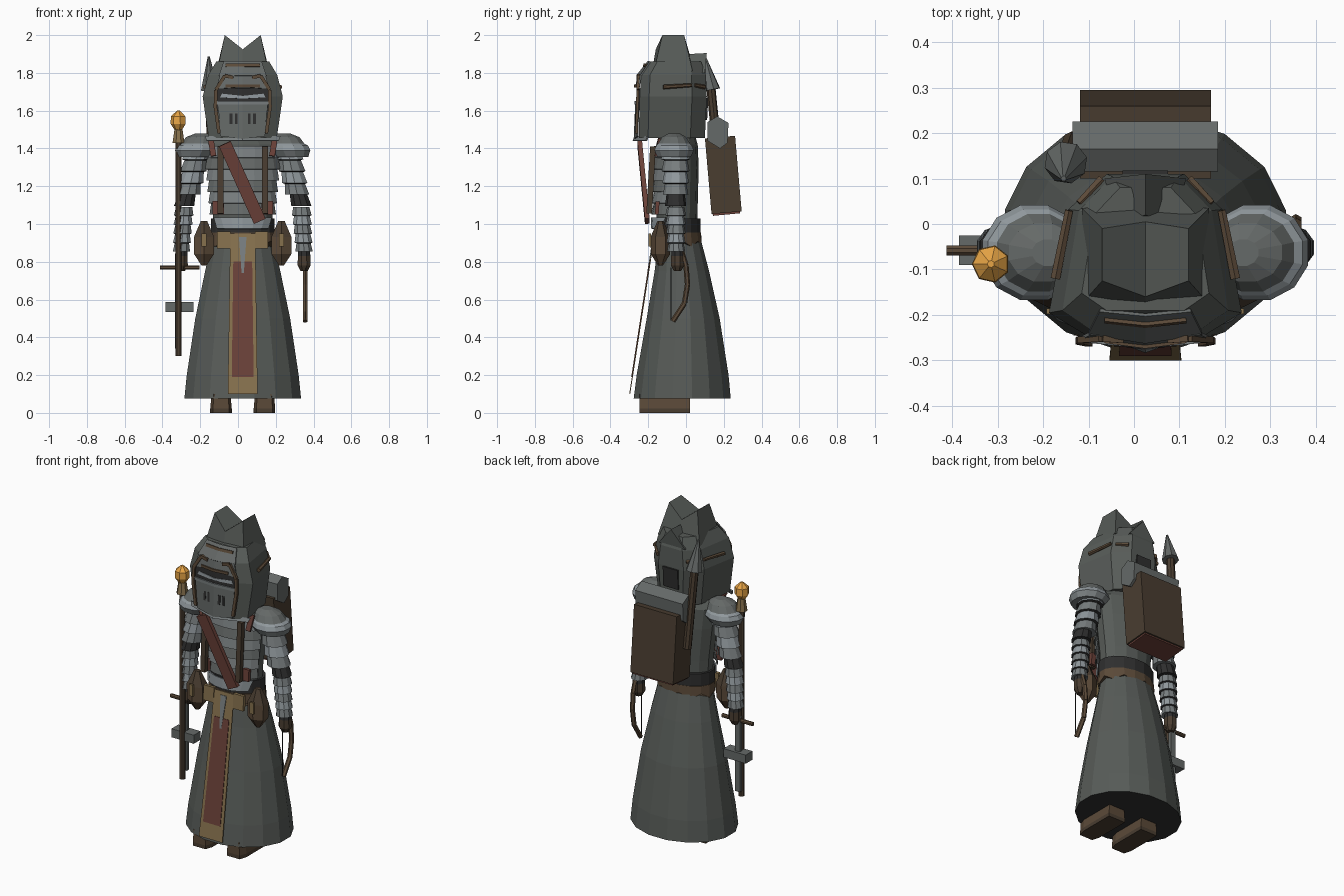
import bpy, bmesh, math
from mathutils import Vector

if "Cube" in bpy.data.objects:
    bpy.data.objects.remove(bpy.data.objects["Cube"], do_unlink=True)

COLOURS = {
    "cloth_grey": (0.095, 0.105, 0.097), "steel_dark": (0.13, 0.142, 0.138),
    "steel_mid": (0.19, 0.21, 0.215), "steel_light": (0.28, 0.315, 0.335),
    "wood_dark": (0.068, 0.047, 0.03), "leather": (0.105, 0.068, 0.04),
    "tan": (0.24, 0.165, 0.075), "red": (0.145, 0.052, 0.04),
    "amber": (0.86, 0.4, 0.065), "black": (0.028, 0.028, 0.028),
}
MATS = {}
for key, rgb in COLOURS.items():
    m = bpy.data.materials.new(key)
    m.use_nodes = True
    m.diffuse_color = (*rgb, 1)
    bsdf = m.node_tree.nodes["Principled BSDF"]
    bsdf.inputs["Base Color"].default_value = (*rgb, 1)
    bsdf.inputs["Roughness"].default_value = 0.8
    MATS[key] = m

CX = 0.025          # body centre line
SIDES = ((1, "left"), (-1, "right"))


def build(name, verts, faces, mats):
    """Mesh from points and faces; mats is one colour or one per face."""
    mats = [mats] * len(faces) if isinstance(mats, str) else mats
    used = list(dict.fromkeys(mats))
    bm = bmesh.new()
    vs = [bm.verts.new(v) for v in verts]
    for f, key in zip(faces, mats):
        bm.faces.new([vs[i] for i in f]).material_index = used.index(key)
    bmesh.ops.recalc_face_normals(bm, faces=bm.faces)
    me = bpy.data.meshes.new(name)
    bm.to_mesh(me)
    bm.free()
    for key in used:
        me.materials.append(MATS[key])
    ob = bpy.data.objects.new(name, me)
    bpy.context.collection.objects.link(ob)
    return ob


def loft(name, rings, mats, caps=None):
    """Closed skin over rings; mats is one colour or one per segment."""
    n, k = len(rings[0]), len(rings) - 1
    seg = [mats] * k if isinstance(mats, str) else mats
    faces, cols = [], []
    for i in range(k):
        for j in range(n):
            a, b = i * n + j, i * n + (j + 1) % n
            faces.append((a, b, b + n, a + n))
            cols.append(seg[i])
    faces += [tuple(range(n)), tuple(range(k * n, k * n + n))]
    cols += caps or [seg[0], seg[-1]]
    return build(name, [p for r in rings for p in r], faces, cols)


def ring(x, y, z, rx, ry, n=12):
    return [(x + rx * math.cos(t), y + ry * math.sin(t), z)
            for t in (math.tau * (i + 0.5) / n for i in range(n))]


def sheet(name, upper, lower, mat, thick=0.008):
    """Thin plate between two polylines."""
    n = len(upper)
    ob = build(name, upper + lower, [(i, i + 1, i + 1 + n, i + n) for i in range(n - 1)], mat)
    mod = ob.modifiers.new("thickness", "SOLIDIFY")
    mod.thickness, mod.offset = thick, 0
    return ob


def arc(y, z, rx, ry, half, n=8):
    """Front-facing arc."""
    return [(CX + rx * math.sin(t), y - ry * math.cos(t), z)
            for t in (half * (2 * i / n - 1) for i in range(n + 1))]


def beam(name, p, q, w, d, mat):
    """Square bar from p to q."""
    p, q = Vector(p), Vector(q)
    u = (q - p).cross(Vector((0, 1, 0))).normalized()
    v = (q - p).cross(u).normalized()
    corners = [u * a * w / 2 + v * b * d / 2 for a, b in ((1, 1), (1, -1), (-1, -1), (-1, 1))]
    return loft(name, [[e + c for c in corners] for e in (p, q)], mat)


def rod(name, p, q, r0, r1, mat, n=8):
    """Round bar or cone from p to q."""
    p, q = Vector(p), Vector(q)
    turn = (q - p).to_track_quat("Z", "Y")
    return loft(name, [[e + turn @ Vector(c) for c in ring(0, 0, 0, r, r, n)]
                       for e, r in ((p, r0), (q, r1))], mat)


# Robe, torso and belt
loft("robe_skirt", [ring(CX, y, z, rx, ry, 16) for z, y, rx, ry in (
    (0.075, -0.02, 0.315, 0.262), (0.2, -0.018, 0.302, 0.248), (0.5, -0.015, 0.256, 0.197),
    (0.75, -0.022, 0.203, 0.147), (0.94, -0.035, 0.16, 0.11))], "cloth_grey", ["black", "cloth_grey"])
loft("torso", [ring(CX, -0.048, z, rx, ry, 14) for z, rx, ry in (
    (0.92, 0.155, 0.105), (1.1, 0.165, 0.11), (1.3, 0.19, 0.115),
    (1.42, 0.205, 0.11), (1.49, 0.13, 0.09))], "cloth_grey")
loft("belt", [ring(CX, -0.042, z, 0.172, 0.122, 16) for z in (0.945, 1.03)], "black")
hem = [(x, y, z - 0.03 * (i % 2)) for i, (x, y, z) in enumerate(ring(CX, -0.04, 0.91, 0.178, 0.125, 16))]
loft("belt_hem", [hem, ring(CX, -0.042, 0.955, 0.174, 0.124, 16)], "leather")
sheet("waist_plate", arc(-0.045, 1.035, 0.17, 0.135, 1.1, 6), arc(-0.045, 0.975, 0.172, 0.137, 0.9, 6), "steel_light")

# Chest plates
for i in range(6):
    z = 1.05 + i * 0.06
    sheet(f"chest_plate_{i + 1}", arc(-0.048, z + 0.062, 0.172 + i * 0.006, 0.118, 1.25),
          arc(-0.048, z, 0.182 + i * 0.006, 0.132, 1.25), "steel_mid" if i % 2 else "steel_dark")

# Sash and braces
beam("sash", (-0.07, -0.245, 1.425), (0.115, -0.205, 1.015), 0.068, 0.025, "red")
for s, side in SIDES:
    beam(f"{side}_brace", (CX + s * 0.118, -0.175, 1.41), (CX + s * 0.118, -0.195, 1.055), 0.03, 0.03, "wood_dark")
    beam(f"{side}_collar_tab", (CX + s * 0.17, -0.14, 1.455), (CX + s * 0.155, -0.16, 1.36), 0.03, 0.012, "red")
    beam(f"{side}_red_lining", (CX + s * 0.13, -0.15, 1.12), (CX + s * 0.13, -0.155, 1.05), 0.06, 0.02, "red")


# Tabard hanging from the belt
def tab(z, half, out=0.0):
    y = -0.298 + (z - 0.1) * 0.155 - out
    return [(CX - half, y, z), (CX + half, y, z)]


sheet("tabard_border", tab(0.95, 0.066), tab(0.1, 0.079), "tan", 0.005)
sheet("tabard_panel", tab(0.8, 0.05, 0.004), tab(0.19, 0.058, 0.004), "red", 0.004)
sheet("tabard_buckle", tab(0.93, 0.02, 0.005), tab(0.74, 0.006, 0.005), "steel_mid", 0.004)
for s, side in SIDES:
    beam(f"{side}_belt_tab", (CX + s * 0.1, -0.165, 0.96), (CX + s * 0.1, -0.17, 0.87), 0.07, 0.02, "tan")

for s, side in SIDES:
    # Boots
    x = CX + s * 0.115
    loft(f"{side}_boot", [[(x + a * w, y, z) for a, y in ((-1, 0.02), (-1, -0.2), (-0.75, -0.245),
         (0.75, -0.245), (1, -0.2), (1, 0.02))] for z, w in ((0, 0.057), (0.022, 0.057), (0.1, 0.05))],
         ["wood_dark", "leather"])
    # Belt pouches
    loft(f"{side}_pouch", [ring(CX + s * 0.205, -0.135, z, r, r * 0.85, 6) for z, r in (
        (0.78, 0.015), (0.84, 0.06), (0.93, 0.062), (1.015, 0.02))], ["leather", "leather", "wood_dark"])
    beam(f"{side}_pouch_clasp", (CX + s * 0.205, -0.192, 0.95), (CX + s * 0.205, -0.192, 0.88), 0.025, 0.012, "tan")

    # Plated arms
    def arm(name, p, q, r0, r1, count, colours):
        rings, cols = [], []
        for i in range(count):
            for t, grow in ((i / count, 0.9), ((i + 0.92) / count, 1.12)):
                r = (r0 + (r1 - r0) * t) * grow
                rings.append(ring(CX + s * (p[0] + (q[0] - p[0]) * t), p[1] + (q[1] - p[1]) * t,
                                  p[2] + (q[2] - p[2]) * t, r, r, 10))
            cols += [colours[i % 2], "black"]
        loft(f"{side}_{name}", rings, cols[:-1])

    arm("upper_arm", (0.235, -0.055, 1.4), (0.29, -0.055, 1.15), 0.072, 0.06, 4, ("steel_light", "steel_mid"))
    arm("elbow", (0.292, -0.055, 1.17), (0.312, -0.055, 1.09), 0.052, 0.05, 1, ("black", "black"))
    arm("forearm", (0.31, -0.055, 1.09), (0.325, -0.052, 0.85), 0.05, 0.043, 5, ("steel_mid", "steel_light"))
    loft(f"{side}_hand", [ring(CX + s * 0.325, -0.045, z, r, r, 8) for z, r in (
        (0.75, 0.02), (0.78, 0.037), (0.83, 0.036), (0.9, 0.03))], ["wood_dark", "wood_dark", "black"])
    # Shoulder guards
    loft(f"{side}_shoulder_guard", [ring(CX + s * dx, -0.063, z, rx, ry, 12) for z, dx, rx, ry in (
        (1.355, 0.255, 0.095, 0.092), (1.39, 0.245, 0.117, 0.108), (1.415, 0.24, 0.11, 0.098),
        (1.425, 0.235, 0.095, 0.088), (1.46, 0.225, 0.078, 0.066), (1.48, 0.215, 0.035, 0.03))],
        ["steel_mid", "steel_light", "steel_light", "steel_dark", "steel_dark"])


# Helmet shell
def shell(z, sx, front, back):
    half = ((0.13, 0), (0.212, 0.14), (0.17, 0.78), (0.085, 1))
    pts = [(sx * x, front + f * (back - front), z) for x, f in half]
    return [(CX + x, y, h) for x, y, h in pts] + [(CX - x, y, h) for x, y, h in reversed(pts)]


loft("helmet", [shell(1.455, 0.85, -0.25, 0.1), shell(1.675, 1.0, -0.245, 0.11),
                shell(1.79, 0.86, -0.238, 0.105), shell(1.86, 0.66, -0.19, 0.08)], "cloth_grey")
# Twin-peaked crest
low = [(-0.14, 0.035, 1.81), (-0.135, -0.17, 1.81), (0, -0.18, 1.81)]
high = [(-0.095, -0.01, 2.0), (-0.095, -0.125, 2.0), (0, -0.16, 1.925)]
verts = []
for r, back in ((low, (0, 0.045, 1.81)), (high, (0, 0.005, 1.925))):
    verts += r + [(-x, y, z) for x, y, z in reversed(r[:2])] + [back]
build("crest", [(CX + x, y, z) for x, y, z in verts],
      [(i, (i + 1) % 6, (i + 1) % 6 + 6, i + 6) for i in range(6)]
      + [(6, 7, 8, 11), (11, 8, 9, 10), (0, 1, 2, 3, 4, 5)], "cloth_grey")
build("back_peak", [(CX - 0.09, 0.1, 1.8), (CX + 0.09, 0.1, 1.8), (CX, 0.11, 1.905),
                    (CX - 0.06, 0.0, 1.8), (CX + 0.06, 0.0, 1.8), (CX, 0.02, 1.9)],
      [(0, 1, 2), (3, 4, 5), (0, 1, 4, 3), (1, 2, 5, 4), (2, 0, 3, 5)], "cloth_grey")
sheet("nape_panel", [(CX - 0.05, 0.114, 1.67), (CX + 0.05, 0.114, 1.67)],
      [(CX - 0.05, 0.108, 1.55), (CX + 0.05, 0.108, 1.55)], "black")


# Face: ridged visor plates, each folded along the centre line
def vee(z, half, y, push, dip=0.0):
    return [(CX - half, y, z), (CX, y - push, z - dip), (CX + half, y, z)]


sheet("eye_opening", vee(1.72, 0.135, -0.248, 0.004), vee(1.6, 0.135, -0.25, 0.004), "black")
sheet("eye_teeth", vee(1.69, 0.11, -0.252, 0.008, 0.012), vee(1.67, 0.12, -0.252, 0.01, 0.006), "steel_light", 0.005)
sheet("visor", vee(1.635, 0.13, -0.253, 0.012), vee(1.465, 0.118, -0.255, 0.018, 0.015), "steel_dark")
sheet("visor_rim", vee(1.65, 0.135, -0.257, 0.012), vee(1.632, 0.135, -0.257, 0.012), "steel_mid")
sheet("brow_plate", vee(1.79, 0.12, -0.24, 0.012), vee(1.715, 0.14, -0.25, 0.015, -0.01), "steel_dark")
sheet("upper_brow", vee(1.86, 0.1, -0.19, 0.01), vee(1.785, 0.125, -0.24, 0.02), "steel_dark")
sheet("chin_guard", vee(1.465, 0.2, -0.2, 0.065), vee(1.44, 0.19, -0.21, 0.07), "steel_mid")
sheet("brow_trim", vee(1.738, 0.09, -0.258, 0.012), vee(1.722, 0.09, -0.258, 0.012), "leather")
sheet("crest_trim", vee(1.848, 0.09, -0.21, 0.01), vee(1.832, 0.09, -0.215, 0.01), "leather")
for s, side in SIDES:
    frame = [(0.125, -0.262, 1.48), (0.145, -0.258, 1.62), (0.142, -0.255, 1.71), (0.095, -0.252, 1.785), (0.05, -0.255, 1.775)]
    for i, (a, b) in enumerate(zip(frame, frame[1:])):
        beam(f"{side}_face_frame_{i + 1}", (CX + s * a[0], *a[1:]), (CX + s * b[0], *b[1:]), 0.018, 0.014, "leather")
    for i, x in enumerate((0.035, 0.062)):
        beam(f"{side}_breath_slot_{i + 1}", (CX + s * x, -0.2675 + x * 0.08, 1.585),
             (CX + s * x, -0.2715 + x * 0.1, 1.53), 0.014, 0.008, "black")
    # Trim along the helmet sides and back
    rod(f"{side}_side_trim", (CX + s * 0.198, -0.12, 1.725), (CX + s * 0.168, 0.03, 1.735), 0.012, 0.01, "leather", 6)
    rod(f"{side}_back_trim", (CX + s * 0.145, 0.045, 1.735), (CX + s * 0.095, 0.098, 1.725), 0.01, 0.012, "leather", 6)

# Backpack, bedroll and spear
beam("backpack", (CX, 0.18, 1.46), (CX, 0.215, 1.06), 0.288, 0.16, "wood_dark")
beam("backpack_base", (CX, 0.213, 1.066), (CX, 0.2145, 1.05), 0.27, 0.145, "red")
roll = ((0.115, 1.54), (0.165, 1.57), (0.225, 1.535), (0.22, 1.43), (0.18, 1.4), (0.115, 1.44))
loft("bedroll", [[(x, y, z) for y, z in roll] for x in (CX - 0.16, CX + 0.16)], "steel_dark")
rod("spear_shaft", (-0.135, 0.18, 1.25), (-0.152, 0.13, 1.74), 0.024, 0.024, "wood_dark")
rod("spear_head", (-0.15, 0.135, 1.71), (-0.155, 0.1, 1.885), 0.048, 0.006, "steel_dark")

# Staff with a glowing tip
rod("staff", (-0.315, -0.085, 0.3), (-0.315, -0.085, 1.45), 0.018, 0.018, "wood_dark")
rod("staff_ferrule", (-0.315, -0.085, 1.43), (-0.315, -0.085, 1.52), 0.034, 0.02, "tan")
loft("staff_tip", [ring(-0.315, -0.088, z, r, r, 7) for z, r in (
    (1.495, 0.018), (1.53, 0.042), (1.57, 0.04), (1.6, 0.008))], "amber")

# Hammer hanging behind the staff
beam("hammer_shaft", (-0.318, -0.052, 0.8), (-0.318, -0.052, 0.34), 0.032, 0.02, "steel_dark")
beam("hammer_head", (-0.385, -0.058, 0.56), (-0.235, -0.058, 0.56), 0.052, 0.065, "steel_dark")
rod("hammer_grip", (-0.412, -0.058, 0.77), (-0.205, -0.058, 0.77), 0.012, 0.012, "leather")

# Bow in the left hand
bow = ((-0.025, 0.86), (0.0, 0.78), (0.008, 0.68), (-0.008, 0.58), (-0.07, 0.485))
for i, ((ya, za), (yb, zb)) in enumerate(zip(bow, bow[1:])):
    rod(f"bow_limb_{i + 1}", (0.356, ya, za), (0.356, yb, zb), 0.014, 0.014, "leather", 6)
rod("bow_string", (0.356, -0.08, 0.77), (0.356, -0.08, 0.49), 0.003, 0.003, "black", 4)
